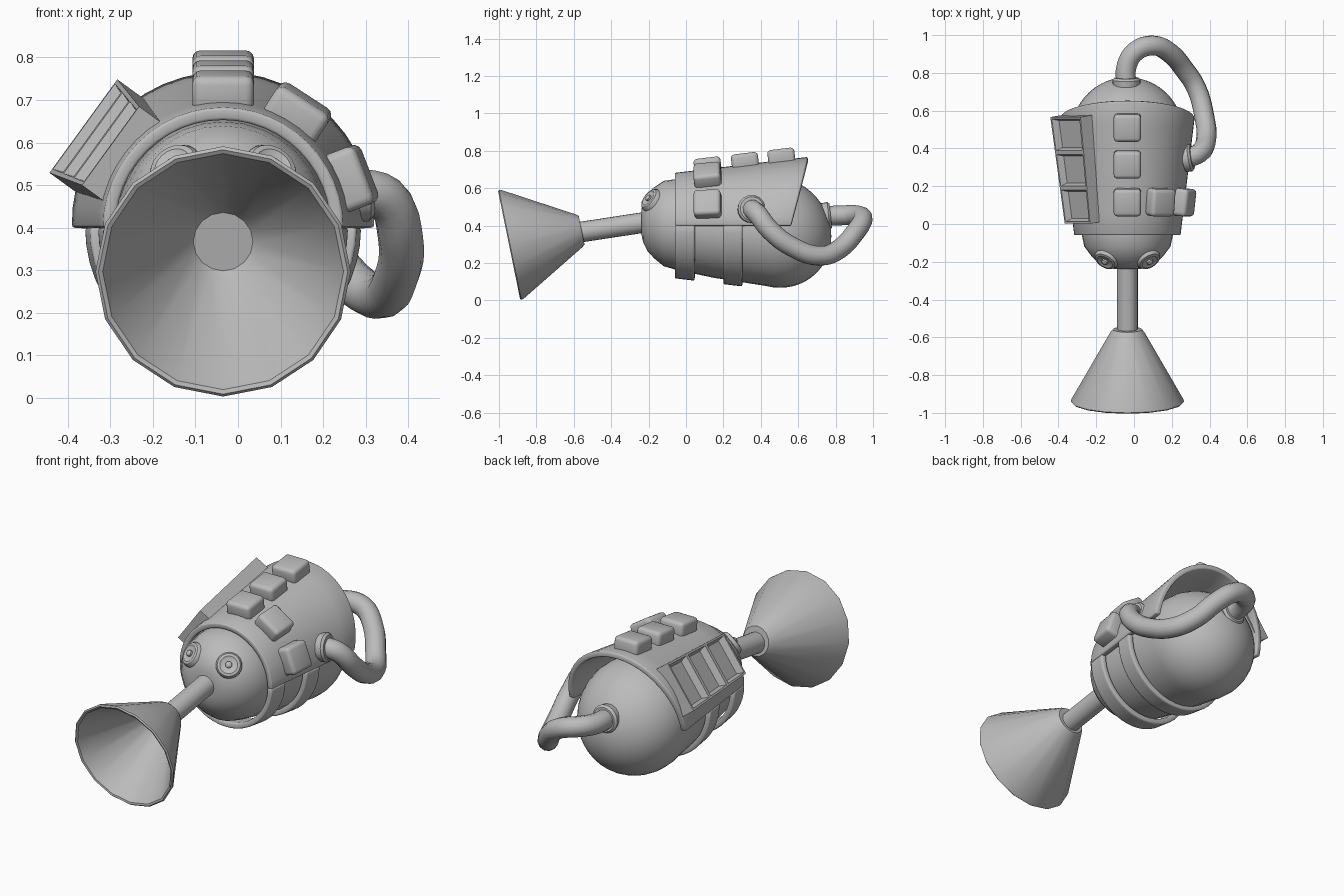
import bpy, bmesh, math
from mathutils import Matrix, Vector

if "Cube" in bpy.data.objects:
    bpy.data.objects.remove(bpy.data.objects["Cube"], do_unlink=True)

CX, CZ = -0.035, 0.40          # axis of the jacket

grey = bpy.data.materials.new("plain grey")
grey.use_nodes = True
grey.diffuse_color = (0.5, 0.5, 0.5, 1)
grey.node_tree.nodes["Principled BSDF"].inputs["Base Color"].default_value = (0.5, 0.5, 0.5, 1)


def finish(name, bm, smooth=30, recalc=True):
    if recalc:
        bmesh.ops.recalc_face_normals(bm, faces=bm.faces)
    mesh = bpy.data.meshes.new(name)
    bm.to_mesh(mesh)
    bm.free()
    return add(name, mesh, smooth)


def add(name, data, smooth=30):
    ob = bpy.data.objects.new(name, data)
    bpy.context.collection.objects.link(ob)
    data.materials.append(grey)
    if smooth and ob.type == 'MESH':
        bpy.ops.object.select_all(action='DESELECT')
        ob.select_set(True)
        bpy.context.view_layer.objects.active = ob
        bpy.ops.object.shade_smooth_by_angle(angle=math.radians(smooth))
    return ob


def lathe(name, profile, origin, direction, segs=32, smooth=30, shear=0):
    """Spin (radius, height) points around a direction through origin."""
    bm = bmesh.new()
    rings = []
    for r, h in profile:
        if r == 0:
            rings.append([bm.verts.new((0, 0, h))] * segs)
        else:
            rings.append([bm.verts.new((r * math.cos(a), r * math.sin(a), h))
                          for a in (math.tau * i / segs for i in range(segs))])
    for a, b in zip(rings, rings[1:]):
        for i in range(segs):
            j = (i + 1) % segs
            quad = dict.fromkeys((a[i], a[j], b[j], b[i]))
            bm.faces.new(list(quad))
    turn = Vector(direction).to_track_quat('Z', 'Y').to_matrix().to_4x4()
    bm.transform(Matrix.Translation(origin) @ turn)
    for v in bm.verts:
        v.co.z += shear * v.co.y
    return finish(name, bm, smooth)


def jacket_radius(y):
    return 0.283 + 0.12 * (y + 0.05)


def shell(name, a0, a1, y0, y1, lean=0, thick=0.03):
    """Arc of the conical jacket, thickened inward; lean tilts the back edge."""
    n, m = 24, 6
    bm = bmesh.new()
    grid = []
    for i in range(n + 1):
        a = math.radians(a0 + (a1 - a0) * i / n)
        row = []
        for j in range(m + 1):
            y = y0 + (y1 + lean * math.sin(a) - y0) * j / m
            r = jacket_radius(y)
            row.append(bm.verts.new((CX + r * math.cos(a), y, CZ + r * math.sin(a))))
        grid.append(row)
    for i in range(n):
        for j in range(m):
            bm.faces.new((grid[i][j], grid[i][j + 1], grid[i + 1][j + 1], grid[i + 1][j]))
    ob = finish(name, bm, recalc=False)
    solid = ob.modifiers.new("thickness", 'SOLIDIFY')
    solid.thickness, solid.offset = thick, -1
    bevel = ob.modifiers.new("soft edge", 'BEVEL')
    bevel.width, bevel.segments, bevel.limit_method = 0.007, 2, 'ANGLE'
    bevel.angle_limit = math.radians(50)
    return ob


def surface_frame(angle, y, lift, slope=0.12):
    """Frame on the jacket: x around it, y along it, z outward."""
    a = math.radians(angle)
    out = Vector((math.cos(a), 0, math.sin(a)))
    along = (Vector((0, 1, 0)) + out * slope).normalized()
    around = Vector((math.sin(a), 0, -math.cos(a)))
    normal = around.cross(along)
    mat = Matrix((around, along, normal)).transposed().to_4x4()
    mat.translation = Vector((CX, y, CZ)) + out * (jacket_radius(y) + lift)
    return mat


# Egg-shaped body: small blunt face, round back
profile = [(0, -0.24), (0.07, -0.238), (0.11, -0.229), (0.155, -0.205), (0.19, -0.17),
           (0.228, -0.12), (0.243, -0.05), (0.27, 0.15)]
for k in range(15):
    t = math.radians(100 - 100 * k / 14)
    profile.append((0.297 * math.sin(t) if k < 14 else 0, 0.48 + 0.297 * math.cos(t)))
lathe("body", profile, (CX, 0, 0.402), (0, 1, 0), 32, 28, -0.076)

# Eyes with raised pupils
for side, label in ((1, "left"), (-1, "right")):
    look = Vector((0.42 * side, -0.72, 0.55)).normalized()
    spot = Vector((CX + 0.11 * side, -0.185, 0.535))
    lathe(label + "_eye", [(0.066, -0.05), (0.066, 0.008), (0.058, 0.02), (0.045, 0.023),
                           (0.035, 0.018), (0, 0.018)], spot, look, 20, 40)
    lathe(label + "_pupil", [(0.017, 0.015), (0.017, 0.028), (0.01, 0.034), (0, 0.036)],
          spot, look, 12, 40)

# Flared nozzle on a rod
lathe("nozzle", [(0, 0.39), (0.078, 0.39), (0.09, 0.375), (0.297, 0.012), (0.3, 0.0), (0.293, -0.006),
                 (0.283, -0.002), (0.276, 0.012), (0.082, 0.335), (0.07, 0.35), (0, 0.35)],
      (CX, -0.94, 0.297), (0, 0.98, 0.2), 16, 32)
lathe("nozzle_rod", [(0.055, 0), (0.055, 0.42)], (CX, -0.585, 0.362), (0, 0.987, 0.15), 20)

# Jacket over the upper half, with two straps beneath
shell("jacket", 0, 180, -0.06, 0.56, 0.09)
shell("front_strap", 180, 360, -0.06, 0.045)
shell("rear_strap", 180, 360, 0.2, 0.3)

# Rounded blocks on the jacket
blocks = [(90, 0.115), (90, 0.315), (90, 0.51), (57, 0.115), (21, 0.115)]
for number, (angle, y) in enumerate(blocks, 1):
    bm = bmesh.new()
    bmesh.ops.create_cube(bm, size=1)
    bm.transform(surface_frame(angle, y, 0.018) @ Matrix.Diagonal((0.145, 0.145, 0.085, 1)))
    bmesh.ops.bevel(bm, geom=bm.edges[:], offset=0.02, segments=3, profile=0.5, affect='EDGES')
    finish(f"block_{number}", bm, 40)

# Side panel with three sunken cells, wider towards the back
bm = bmesh.new()
bmesh.ops.create_cube(bm, size=1)
bm.transform(Matrix.Diagonal((0.25, 0.57, 0.09, 1)))
for cut in (-0.095, 0.095):
    bmesh.ops.bisect_plane(bm, geom=bm.verts[:] + bm.edges[:] + bm.faces[:],
                           plane_co=(0, cut, 0), plane_no=(0, 1, 0))
bm.normal_update()
cells = [f for f in bm.faces if f.normal.z > 0.9]
bmesh.ops.inset_individual(bm, faces=cells, thickness=0.015)
bmesh.ops.inset_individual(bm, faces=cells, thickness=0.018, depth=-0.035)
for v in bm.verts:
    v.co.x *= 1 + 0.3 * v.co.y
bm.transform(surface_frame(144, 0.29, -0.002, 0.14))
finish("side_panel", bm, 20)

# Hose from the back of the body round to the jacket's left side
points = [(-0.04, 0.72, 0.45), (-0.038, 0.84, 0.455), (0.01, 0.915, 0.455), (0.1, 0.945, 0.435),
          (0.19, 0.905, 0.365), (0.265, 0.82, 0.275), (0.33, 0.72, 0.238), (0.372, 0.57, 0.285),
          (0.382, 0.45, 0.375), (0.345, 0.375, 0.47), (0.27, 0.345, 0.49)]
curve = bpy.data.curves.new("hose", 'CURVE')
curve.dimensions = '3D'
curve.bevel_depth, curve.bevel_resolution, curve.resolution_u = 0.053, 4, 4
curve.use_fill_caps = True
spline = curve.splines.new('BEZIER')
spline.bezier_points.add(len(points) - 1)
for bp, co in zip(spline.bezier_points, points):
    bp.co = co
    bp.handle_left_type = bp.handle_right_type = 'AUTO'
add("hose", curve)

# Collars at both hose ends
collar = [(0, -0.02), (0.072, -0.02), (0.075, 0.012), (0.064, 0.024), (0, 0.024)]
lathe("hose_back_collar", collar, (-0.04, 0.75, 0.45), (0, 1, 0.1), 20, 40)
lathe("hose_side_collar", collar, (0.285, 0.35, 0.487), (0.95, 0.15, 0.15), 20, 40)
